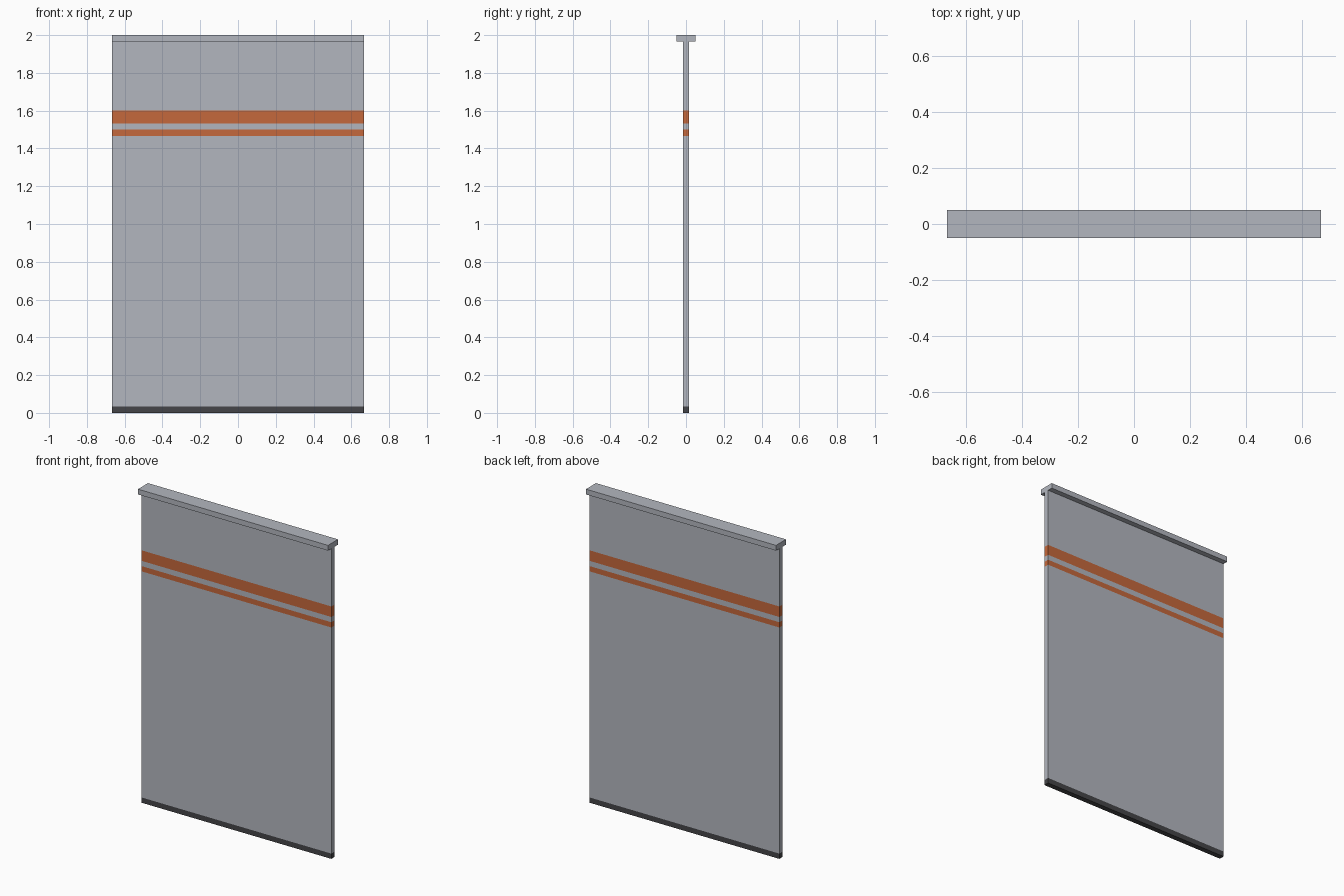
import bpy
import bmesh
from mathutils import Matrix

if "Cube" in bpy.data.objects:
    bpy.data.objects.remove(bpy.data.objects["Cube"], do_unlink=True)

WIDTH = 1.333
UNIT = 1 / 30  # thickness of the panel and of each trim band


def material(name, rgb):
    mat = bpy.data.materials.new(name)
    mat.use_nodes = True
    colour = (*rgb, 1)
    mat.diffuse_color = colour
    mat.node_tree.nodes["Principled BSDF"].inputs["Base Color"].default_value = colour
    return mat


GREY = material("light grey", (0.45, 0.47, 0.52))
ORANGE = material("orange", (0.56, 0.14, 0.045))
DARK = material("dark grey", (0.06, 0.06, 0.065))


def box(name, depth, z0, z1, mats, cuts=()):
    """Box spanning the full width, sliced at the given heights."""
    bm = bmesh.new()
    bmesh.ops.create_cube(bm, size=1, matrix=Matrix.Translation((0, 0, (z0 + z1) / 2))
                          @ Matrix.Diagonal((WIDTH, depth, z1 - z0, 1)))
    for z in cuts:
        bmesh.ops.bisect_plane(bm, geom=bm.verts[:] + bm.edges[:] + bm.faces[:],
                               plane_co=(0, 0, z), plane_no=(0, 0, 1))
    mesh = bpy.data.meshes.new(name)
    bm.to_mesh(mesh)
    bm.free()
    for mat in mats:
        mesh.materials.append(mat)
    obj = bpy.data.objects.new(name, mesh)
    bpy.context.collection.objects.link(obj)
    return obj


# Wall panel with a dark foot and two orange stripes, coloured by height
foot = UNIT
stripes = [(44 * UNIT, 45 * UNIT), (46 * UNIT, 48 * UNIT)]
cuts = [foot] + [z for band in stripes for z in band]
panel = box("wall_panel", UNIT, 0, 2 - UNIT, (GREY, ORANGE, DARK), cuts)
for face in panel.data.polygons:
    z = face.center.z
    if z < foot:
        face.material_index = 2
    elif any(low < z < high for low, high in stripes):
        face.material_index = 1

# Wider rail along the top
box("top_rail", 3 * UNIT, 2 - UNIT, 2, (GREY,))
